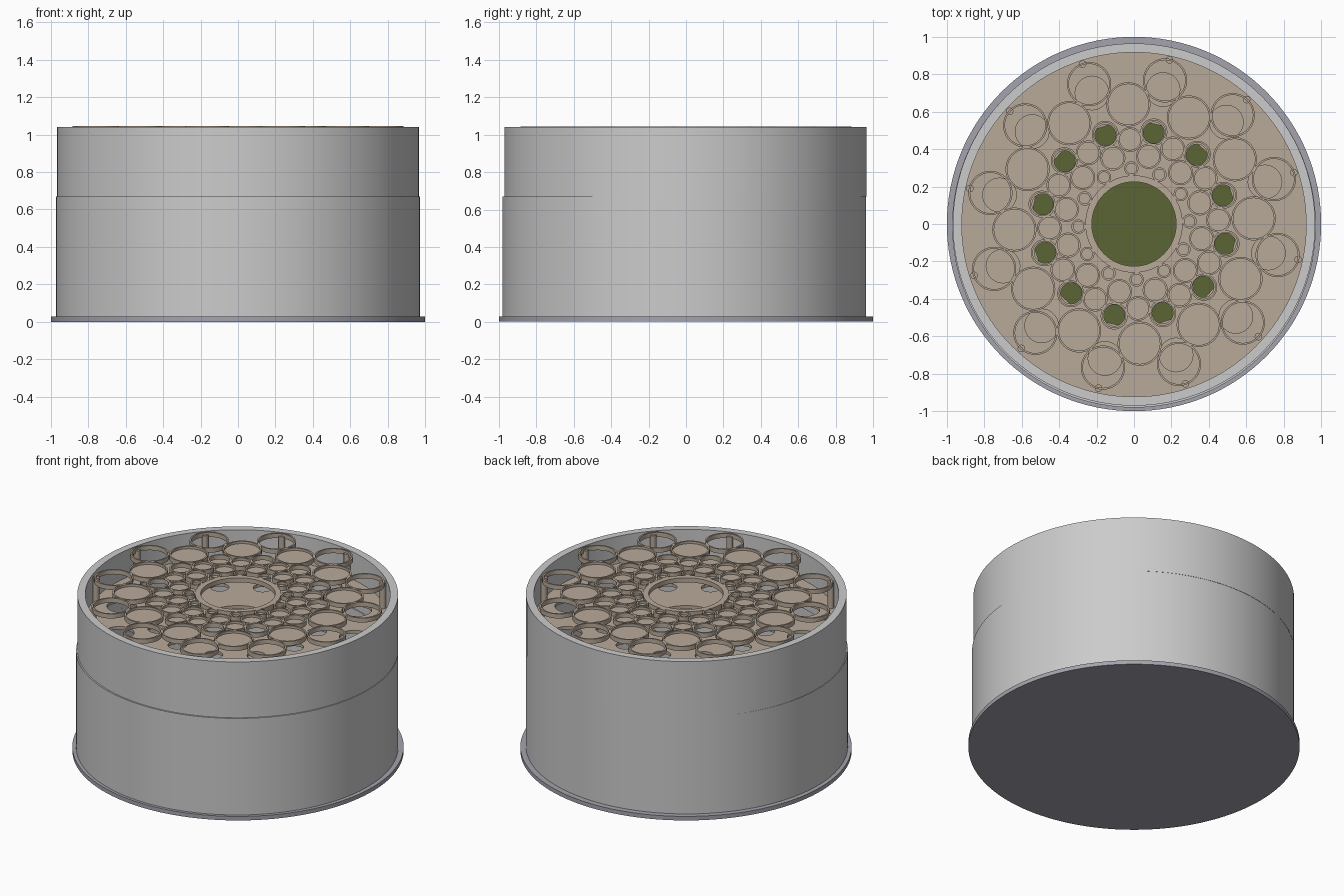
import bpy, bmesh, math
from math import sin, cos, pi, radians

if "Cube" in bpy.data.objects:
    bpy.data.objects.remove(bpy.data.objects["Cube"])


def material(name, rgb):
    m = bpy.data.materials.new(name)
    m.diffuse_color = (*rgb, 1)
    m.use_nodes = True
    m.node_tree.nodes["Principled BSDF"].inputs["Base Color"].default_value = m.diffuse_color
    return m


GREY = material("light_grey", (0.60, 0.60, 0.60))
BASE = material("blue_grey", (0.37, 0.37, 0.42))
TAN = material("tan", (0.48, 0.40, 0.32))
GREEN = material("moss_green", (0.10, 0.13, 0.035))


def finish(bm, name, mat):
    bmesh.ops.recalc_face_normals(bm, faces=bm.faces)
    me = bpy.data.meshes.new(name)
    bm.to_mesh(me)
    bm.free()
    ob = bpy.data.objects.new(name, me)
    bpy.context.collection.objects.link(ob)
    me.materials.append(mat)
    bpy.ops.object.select_all(action='DESELECT')
    ob.select_set(True)
    bpy.context.view_layer.objects.active = ob
    bpy.ops.object.shade_smooth_by_angle(angle=radians(35))
    return ob


def tube(bm, x, y, ro, ri, z0, z1, n=96):
    """Closed ring with a square section."""
    loops = []
    for r, z in ((ro, z0), (ro, z1), (ri, z1), (ri, z0)):
        loops.append([bm.verts.new((x + r * cos(2 * pi * i / n), y + r * sin(2 * pi * i / n), z))
                      for i in range(n)])
    for k in range(4):
        a, b = loops[k], loops[(k + 1) % 4]
        for i in range(n):
            j = (i + 1) % n
            bm.faces.new((a[i], a[j], b[j], b[i]))


def disc(bm, x, y, r, z0, z1, n=96):
    """Closed solid cylinder."""
    a, b = [[bm.verts.new((x + r * cos(2 * pi * i / n), y + r * sin(2 * pi * i / n), z))
             for i in range(n)] for z in (z0, z1)]
    bm.faces.new(a[::-1])
    bm.faces.new(b)
    for i in range(n):
        j = (i + 1) % n
        bm.faces.new((a[i], a[j], b[j], b[i]))


def polar(r, k, offset):
    a = radians(offset + 30 * k)
    return r * cos(a), r * sin(a)


def pierced_plate(name, z, thick, circles, mat):
    """Flat plate: first circle is the outline, the rest are holes."""
    cu = bpy.data.curves.new(name, 'CURVE')
    cu.dimensions = '2D'
    cu.fill_mode = 'BOTH'
    cu.extrude = thick / 2
    for x, y, r in circles:
        n = 96 if r > 0.2 else 32
        sp = cu.splines.new('POLY')
        sp.points.add(n - 1)
        for i in range(n):
            sp.points[i].co = (x + r * cos(2 * pi * i / n), y + r * sin(2 * pi * i / n), 0, 1)
        sp.use_cyclic_u = True
    ob = bpy.data.objects.new(name, cu)
    bpy.context.collection.objects.link(ob)
    ob.location.z = z
    cu.materials.append(mat)
    bpy.ops.object.select_all(action='DESELECT')
    ob.select_set(True)
    bpy.context.view_layer.objects.active = ob
    bpy.ops.object.convert(target='MESH')


# Base flange
bm = bmesh.new()
disc(bm, 0, 0, 1.0, 0, 0.027, 128)
finish(bm, "base_flange", BASE)

# Outer wall in two stacked sections
bm = bmesh.new()
tube(bm, 0, -0.009, 0.972, 0.92, 0.027, 0.67, 128)
finish(bm, "lower_wall", GREY)
bm = bmesh.new()
tube(bm, 0, -0.003, 0.968, 0.92, 0.67, 1.042, 128)
finish(bm, "upper_wall", GREY)

# Bottom inside: green pad with a tan surround
bm = bmesh.new()
disc(bm, 0, 0, 0.58, 0.027, 0.05)
finish(bm, "green_pad", GREEN)
bm = bmesh.new()
tube(bm, 0, 0, 0.925, 0.545, 0.027, 0.06)
finish(bm, "bottom_surround", TAN)

# Pierced shelf below the ring lattice
SHELF = 0.85
circles = [(0, 0, 0.925), (0, 0, 0.225)]
for k in range(12):
    circles.append((*polar(0.5, k, 17.8), 0.056))
    circles.append((*polar(0.735, k, 17.8), 0.09))
pierced_plate("pierced_shelf", SHELF, 0.02, circles, TAN)

# Ring lattice: (distance, angle offset, radius, filled)
TOP, LOW = 1.045, 1.015
rows = [(0.785, 17.8, 0.118, False), (0.64, 2.7, 0.118, True),
        (0.503, 17.8, 0.072, False), (0.452, 2.7, 0.066, True),
        (0.37, 17.8, 0.067, True), (0.297, 2.7, 0.038, True)]
rings, fills, posts = bmesh.new(), bmesh.new(), bmesh.new()
tube(rings, 0, 0, 0.26, 0.225, LOW, TOP)
for dist, off, rad, filled in rows:
    for k in range(12):
        x, y = polar(dist, k, off)
        tube(rings, x, y, rad, rad - 0.01, LOW, TOP, 40)
        if filled:
            disc(fills, x, y, rad - 0.005, LOW + 0.004, LOW + 0.014, 40)
# Slim posts that carry the outer rings
for k in range(12):
    x, y = polar(0.897, k, 17.8)
    disc(posts, x, y, 0.02, SHELF, 1.03, 12)
finish(rings, "ring_lattice", TAN)
finish(fills, "ring_inlays", TAN)
finish(posts, "ring_posts", TAN)
